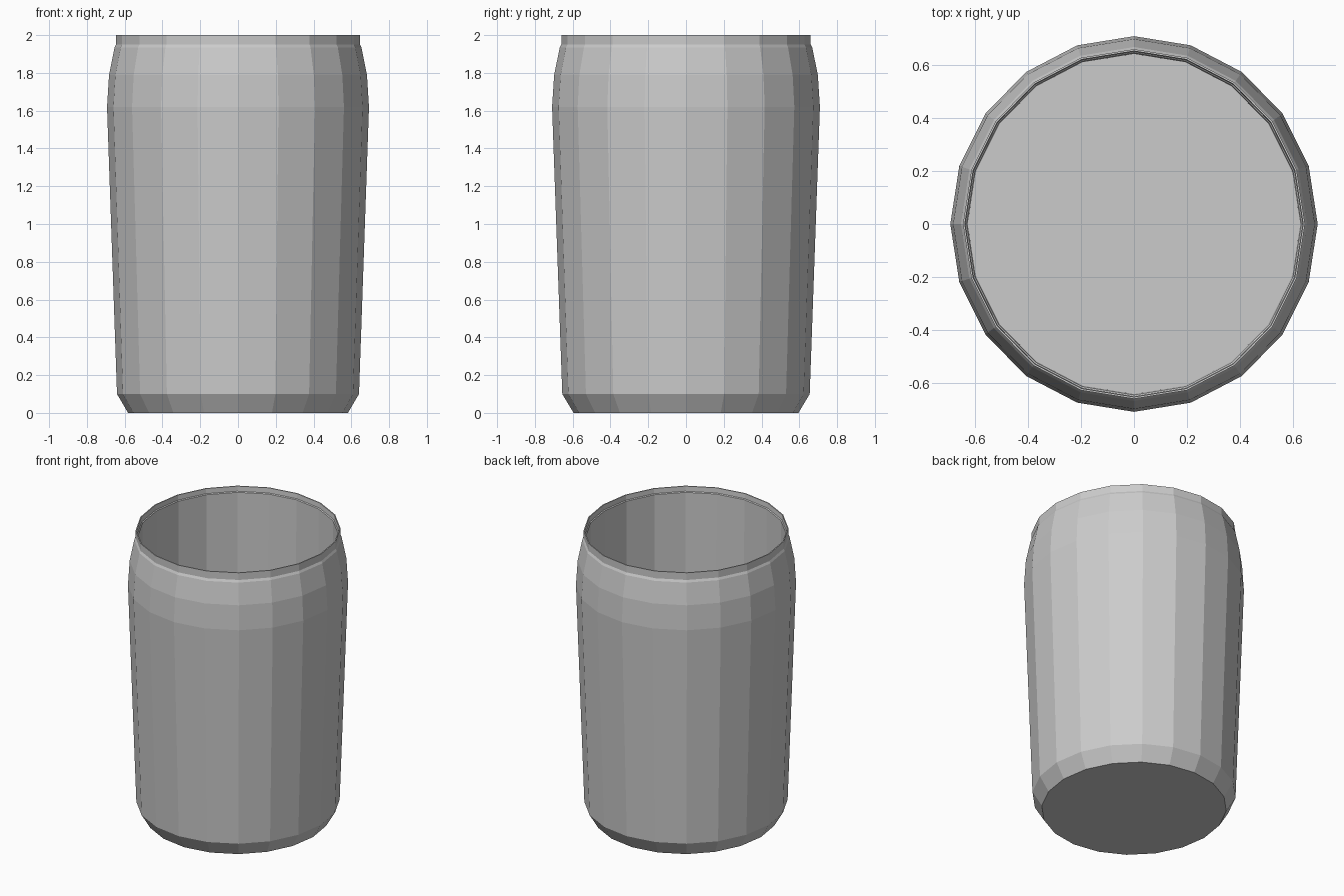
import bpy
import bmesh
from math import cos, sin, tau

if "Cube" in bpy.data.objects:
    bpy.data.objects.remove(bpy.data.objects["Cube"])

SIDES = 20
X_SCALE = 0.978  # the jar is very slightly narrower across x


def lathe(name, profile):
    """Revolve (radius, z) points into a flat-shaded shell capped at both ends."""
    bm = bmesh.new()
    rings = []
    for r, z in profile:
        rings.append([bm.verts.new((r * X_SCALE * cos(tau * i / SIDES),
                                    r * sin(tau * i / SIDES), z))
                      for i in range(SIDES)])
    for low, high in zip(rings, rings[1:]):
        for i in range(SIDES):
            j = (i + 1) % SIDES
            bm.faces.new((low[i], low[j], high[j], high[i]))
    bm.faces.new(rings[0][::-1])
    bm.faces.new(rings[-1])
    bmesh.ops.recalc_face_normals(bm, faces=bm.faces)
    mesh = bpy.data.meshes.new(name)
    bm.to_mesh(mesh)
    bm.free()
    obj = bpy.data.objects.new(name, mesh)
    bpy.context.collection.objects.link(obj)
    return obj


# Open jar: outer wall upwards, over the rim, then down the straight inside
lathe("jar", [
    (0.595, 0.0),    # base
    (0.655, 0.1),    # base chamfer
    (0.709, 1.62),   # tapered body
    (0.698, 1.79),   # shoulder
    (0.668, 1.935),
    (0.660, 1.95),   # ledge under the lip
    (0.660, 2.0),    # lip
    (0.653, 2.0),
    (0.651, 1.965),  # inside of the lip
    (0.645, 1.96),
    (0.642, 0.1),    # inner wall down to the floor
])
